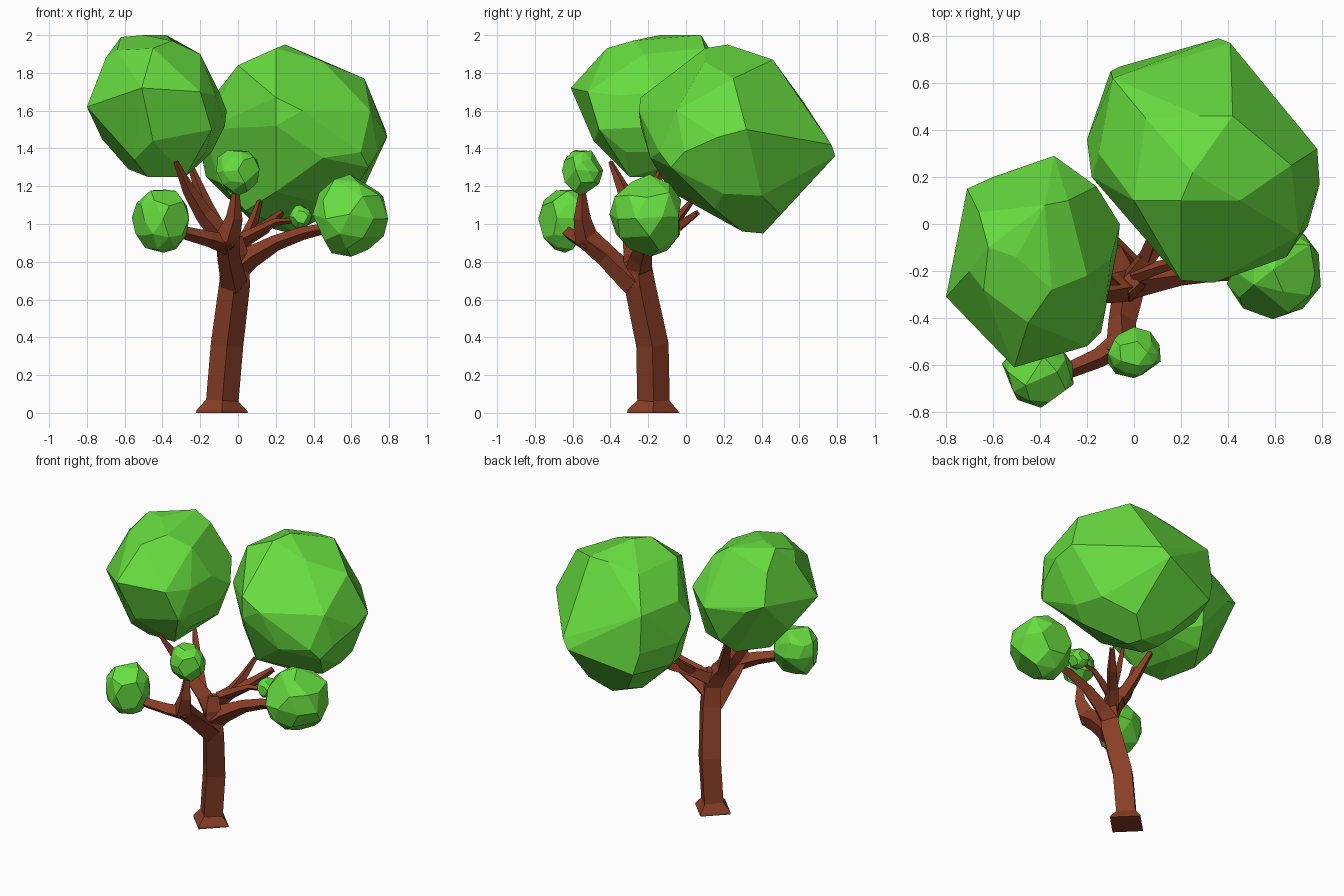
import bpy, bmesh, random, math
from mathutils import Vector


def material(name, rgb):
    m = bpy.data.materials.new(name)
    m.diffuse_color = (*rgb, 1)
    return m


BARK = material("bark", (0.25, 0.048, 0.02))
LEAF = material("leaf", (0.135, 0.72, 0.05))


def finish(bm, name, mat):
    bmesh.ops.recalc_face_normals(bm, faces=bm.faces[:])
    me = bpy.data.meshes.new(name)
    bm.to_mesh(me)
    bm.free()
    me.materials.append(mat)
    ob = bpy.data.objects.new(name, me)
    bpy.context.collection.objects.link(ob)
    return ob


def limb(name, path):
    """Four-sided tapering tube through (x, y, z, radius) points."""
    pts = [Vector(p[:3]) for p in path]
    whole = (pts[-1] - pts[0]).normalized()
    ref = Vector((1, 0, 0)) if abs(whole.y) > 0.7 else Vector((0, 1, 0))
    bm = bmesh.new()
    rings = []
    for i, p in enumerate(pts):
        t = Vector((0, 0, 0))
        if i > 0:
            t += (p - pts[i - 1]).normalized()
        if i < len(pts) - 1:
            t += (pts[i + 1] - p).normalized()
        t.normalize()
        u = t.cross(ref).normalized()
        v = u.cross(t)
        rings.append([bm.verts.new(p + path[i][3] * (u * math.cos(a) + v * math.sin(a)))
                      for a in (k * math.pi / 2 for k in range(4))])
    for a, b in zip(rings, rings[1:]):
        for k in range(4):
            bm.faces.new((a[k], a[(k + 1) % 4], b[(k + 1) % 4], b[k]))
    bm.faces.new(rings[0])
    bm.faces.new(rings[-1])
    return finish(bm, name, BARK)


def crown(name, points, flat=12):
    """Faceted crown: convex hull around a few corner points."""
    bm = bmesh.new()
    for p in points:
        bm.verts.new(p)
    bmesh.ops.convex_hull(bm, input=bm.verts[:])
    bmesh.ops.delete(bm, geom=[v for v in bm.verts if not v.link_faces], context='VERTS')
    bmesh.ops.dissolve_limit(bm, angle_limit=math.radians(flat),
                             verts=bm.verts[:], edges=bm.edges[:])
    return finish(bm, name, LEAF)


def tuft(name, centre, half, seed):
    """Small faceted leaf ball, fitted to centre and half size."""
    rng = random.Random(seed)
    bm = bmesh.new()
    bmesh.ops.create_icosphere(bm, subdivisions=2, radius=1)
    keep = rng.sample(bm.verts[:], 34)
    pts = [v.co + Vector([rng.uniform(-.06, .06) for _ in range(3)]) for v in keep]
    bm.free()
    lo = [min(p[i] for p in pts) for i in range(3)]
    hi = [max(p[i] for p in pts) for i in range(3)]
    return crown(name, [[centre[i] + half[i] * (2 * (p[i] - lo[i]) / (hi[i] - lo[i]) - 1)
                         for i in range(3)] for p in pts], 14)


# Trunk with flared foot
limb("trunk", [(-.085, -.175, 0, .137), (-.085, -.175, .012, .135), (-.083, -.172, .065, .086),
               (-.058, -.178, .36, .086), (-.018, -.245, .68, .082), (-.015, -.262, .84, .07),
               (-.02, -.25, .93, .045)])

# Front fork with its two twigs
limb("front_branch", [(-.02, -.27, .68, .07), (-.05, -.42, .83, .06),
                      (-.055, -.53, .93, .065), (-.02, -.55, 1.03, .045), (-.01, -.55, 1.19, .015)])
limb("front_left_twig", [(-.05, -.5, .89, .055), (-.15, -.57, .92, .042), (-.27, -.62, .95, .035),
                         (-.38, -.64, .97, .02)])

# Right limb
limb("right_branch", [(-.01, -.25, .76, .07), (.06, -.24, .82, .06),
                      (.2, -.22, .90, .042), (.34, -.21, .95, .035), (.52, -.21, .99, .025)])

# Back limb and its twigs
limb("back_branch", [(-.02, -.25, .86, .055), (.05, -.15, .93, .042), (.14, -.05, .98, .034),
                     (.23, .06, 1.06, .018)])
limb("back_twig", [(.05, -.14, .94, .035), (.08, -.06, 1.01, .028), (.115, .03, 1.12, .015)])
limb("small_right_twig", [(.0, -.22, .91, .035), (.12, -.18, .97, .027), (.2, -.16, 1.01, .02),
                          (.32, -.15, 1.02, .01)])

# Left limb with two prongs
limb("left_branch", [(-.01, -.26, .80, .068), (-.07, -.27, .92, .065),
                     (-.18, -.29, 1.05, .048), (-.26, -.33, 1.18, .035), (-.33, -.4, 1.33, .012)])
limb("left_prong", [(-.1, -.26, .95, .05), (-.17, -.2, 1.10, .036), (-.245, -.13, 1.29, .018)])

# Two large crowns
crown("left_crown", [
    (-.62, -.1, 1.99), (-.5, -.14, 2.0), (-.38, .08, 2.0), (-.35, -.28, 1.97), (-.2, -.22, 1.9),
    (-.1, -.15, 1.7), (-.06, 0, 1.6), (-.07, -.1, 1.52), (-.14, -.46, 1.5), (-.2, -.52, 1.7),
    (-.51, -.61, 1.72), (-.8, -.31, 1.62), (-.71, .15, 1.7), (-.34, .29, 1.65), (-.16, .16, 1.7),
    (-.7, -.2, 1.88), (-.45, -.42, 1.93), (-.28, -.3, 1.25), (-.48, -.3, 1.25), (-.35, -.05, 1.25),
    (-.58, -.1, 1.29), (-.14, -.1, 1.38), (-.45, -.49, 1.44), (-.72, -.1, 1.45), (-.4, .2, 1.4),
    (-.55, -.39, 1.34), (-.18, .04, 1.34), (-.64, -.28, 1.92), (-.45, .1, 1.3), (-.28, .1, 1.93),
    (-.6, .2, 1.65), (-.66, .05, 1.88), (-.17, -.32, 1.38), (-.12, -.35, 1.68), (-.68, -.35, 1.5)])
crown("right_crown", [
    (.2, .1, 1.93), (.25, .22, 1.95), (.28, .46, 1.87), (.42, .46, 1.87), (.67, .25, 1.77),
    (0, .1, 1.84), (.78, .32, 1.5), (.79, .17, 1.46), (.69, -.08, 1.3), (.65, -.14, 1.38),
    (.36, .79, 1.36), (.41, .77, 1.42), (-.1, .65, 1.4), (-.06, .67, 1.25), (-.2, .36, 1.4),
    (-.18, .2, 1.5), (.28, .41, .95), (.3, .3, .96), (.04, .13, 1.07), (.55, .15, 1.08),
    (.6, .4, 1.15), (-.1, .2, 1.22), (.2, -.24, 1.52), (.34, -.25, 1.6), (.2, -.24, 1.67),
    (.5, -.1, 1.68), (-.09, .62, 1.65), (.7, -.05, 1.6), (.74, -.01, 1.38), (.09, .35, 1.0),
    (.1, .5, 1.05), (.4, .5, 1.05), (.45, .1, 1.86), (.65, .48, 1.4), (.05, .45, 1.84),
    (.2, .72, 1.25), (-.17, .4, 1.25), (-.15, .3, 1.65), (.45, -.19, 1.35), (.2, -.08, 1.17),
    (.65, .2, 1.16)])

# Small leaf balls
for name, centre, half, seed in [
        ("right_tuft", (.595, -.215, 1.045), (.2, .19, .218), 3),
        ("front_left_tuft", (-.41, -.64, 1.015), (.152, .142, .167), 5),
        ("front_tuft", (0, -.547, 1.27), (.114, .109, .121), 8),
        ("tiny_tuft", (.33, -.15, 1.035), (.062, .062, .066), 11)]:
    tuft(name, centre, half, seed)
